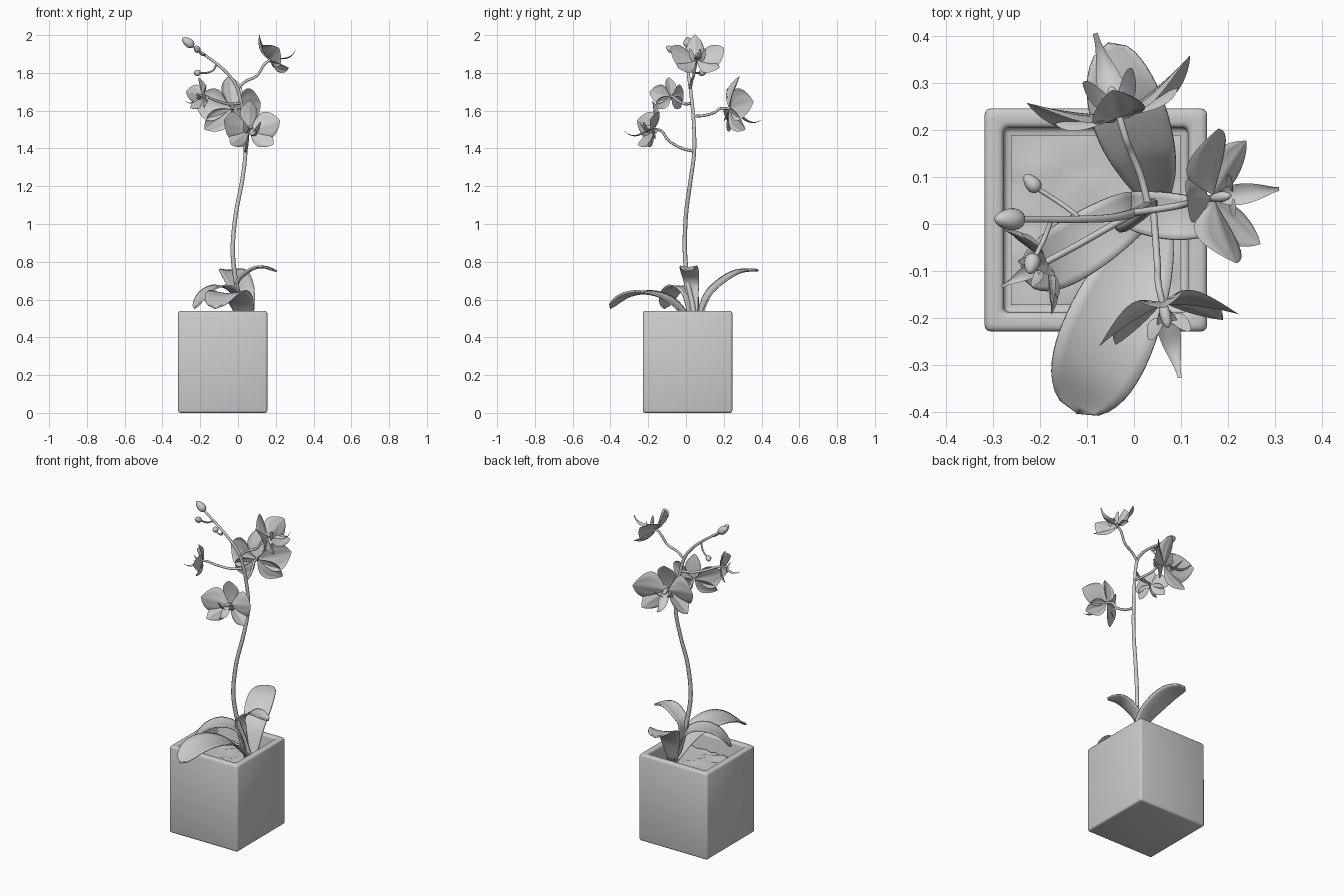
import bpy, bmesh, math, random
from mathutils import Vector, Matrix

if "Cube" in bpy.data.objects:
    bpy.data.objects.remove(bpy.data.objects["Cube"])
random.seed(3)


def mesh_object(name, bm, angle=50):
    me = bpy.data.meshes.new(name)
    bm.to_mesh(me)
    bm.free()
    ob = bpy.data.objects.new(name, me)
    bpy.context.collection.objects.link(ob)
    bpy.ops.object.select_all(action='DESELECT')
    ob.select_set(True)
    bpy.context.view_layer.objects.active = ob
    if angle:
        bpy.ops.object.shade_smooth_by_angle(angle=math.radians(angle))
    return ob


def spline(pts, n):
    # Catmull-Rom samples through the points
    p = [Vector(q) for q in pts]
    p = [2 * p[0] - p[1]] + p + [2 * p[-1] - p[-2]]
    out = []
    for k in range(n + 1):
        f = k / n * (len(p) - 3)
        i = min(int(f), len(p) - 4)
        t = f - i
        a, b, c, d = p[i:i + 4]
        out.append(0.5 * (2 * b + (c - a) * t + (2 * a - 5 * b + 4 * c - d) * t * t
                          + (3 * b - a - 3 * c + d) * t ** 3))
    return out


def tube(name, pts, r0, r1, n=24):
    cu = bpy.data.curves.new(name, 'CURVE')
    cu.dimensions = '3D'
    cu.bevel_depth = 1
    cu.bevel_resolution = 2
    cu.use_fill_caps = True
    s = cu.splines.new('POLY')
    path = spline(pts, n)
    s.points.add(n)
    for k, co in enumerate(path):
        s.points[k].co = (*co, 1)
        s.points[k].radius = r0 + (r1 - r0) * k / n
    s.use_smooth = True
    ob = bpy.data.objects.new(name, cu)
    bpy.context.collection.objects.link(ob)
    bpy.ops.object.select_all(action='DESELECT')
    ob.select_set(True)
    bpy.context.view_layer.objects.active = ob
    bpy.ops.object.convert(target='MESH')
    return ob


def sheet(bm, nu, nv, fn):
    # grid surface: u runs 0..1 along, v runs -1..1 across
    g = [[bm.verts.new(fn(i / nu, 2 * j / nv - 1)) for j in range(nv + 1)] for i in range(nu + 1)]
    for i in range(nu):
        for j in range(nv):
            bm.faces.new((g[i][j], g[i][j + 1], g[i + 1][j + 1], g[i + 1][j]))


# Pot: hollow box with softened edges
x0, x1, y0, y1, top, wall = -0.317, 0.155, -0.228, 0.245, 0.54, 0.057
cx, cy = (x0 + x1) / 2, (y0 + y1) / 2
bm = bmesh.new()
bmesh.ops.create_cube(bm, size=1, matrix=Matrix.Translation((cx, cy, top / 2))
                      @ Matrix.Diagonal((x1 - x0, y1 - y0, top, 1)))
lid = [f for f in bm.faces if f.normal.z > 0.9]
bmesh.ops.inset_region(bm, faces=lid, thickness=wall)
hole = bmesh.ops.extrude_face_region(bm, geom=lid)
bmesh.ops.delete(bm, geom=lid, context='FACES')
for v in hole['geom']:
    if isinstance(v, bmesh.types.BMVert):
        v.co.z = 0.08
bmesh.ops.recalc_face_normals(bm, faces=bm.faces)
bmesh.ops.bevel(bm, geom=list(bm.edges), offset=0.012, segments=3, affect='EDGES', profile=0.5)
mesh_object('pot', bm, 40)

# Soil: slightly uneven surface
bm = bmesh.new()
sheet(bm, 12, 12, lambda u, v: (cx + (u - 0.5) * 0.36, cy + v * 0.18, 0.45 + random.uniform(-0.006, 0.006)))
mesh_object('soil', bm)


# Leaves: arching straps, channelled along the middle
def leaf(name, pts, width, fold):
    n = 22
    path = spline(pts, n)

    def point(u, v):
        i = round(u * n)
        t = (path[min(i + 1, n)] - path[max(i - 1, 0)]).normalized()
        chord = path[-1] - path[0]
        side = Vector((-chord.y, chord.x, 0)).normalized()
        up = t.cross(side)
        w = 0.35 + 0.65 * math.sin(math.pi / 2 * min(u / 0.6, 1))
        if u > 0.6:
            w *= max(0.02, math.sqrt(max(0, 1 - ((u - 0.6) / 0.4) ** 2)))
        if up.z < 0:
            up.negate()
        return path[i] + side * v * w * width / 2 + up * fold * v * v * w * width

    bm = bmesh.new()
    sheet(bm, n, 8, point)
    ob = mesh_object(name, bm)
    ob.modifiers.new('thickness', 'SOLIDIFY').thickness = 0.008


leaf('leaf_front', [(.05, .04, .45), (.01, -.08, .58), (-.04, -.2, .625), (-.085, -.31, .61), (-.12, -.4, .55)], .2, .08)
leaf('leaf_left', [(.04, .04, .45), (-.01, .02, .62), (-.09, -.03, .665), (-.17, -.08, .63), (-.23, -.115, .55)], .13, .05)
leaf('leaf_back', [(.05, .06, .45), (.03, .12, .61), (0, .2, .69), (-.03, .29, .74), (-.055, .385, .75)], .16, .08)
leaf('leaf_right', [(.04, .04, .45), (0, .03, .66), (.05, .02, .735), (.12, .012, .765), (.205, .01, .745)], .1, .08)

# Flower stem
tube('stem', [(.05, .05, .45), (.02, .035, .57), (-.01, .01, .69), (-.028, -.006, .86), (-.012, 0, 1.05), (.022, .024, 1.23),
              (.04, .044, 1.39), (.03, .04, 1.55), (0, .024, 1.71), (-.05, .013, 1.79), (-.115, .01, 1.85),
              (-.19, .01, 1.905), (-.245, .01, 1.945)], .014, .007, 72)


# Flowers: local z faces out of the bloom, local y is up
def petal(bm, m, angle, length, half, lift, blunt):
    rot = Matrix.Rotation(math.radians(angle), 4, 'Z')

    def point(u, v):
        w = half * math.sin(math.pi * min(u, .997) ** blunt) ** 0.75 if u > 0 else 0.03
        r = length * (0.05 + 0.95 * u)
        ripple = 0.012 * math.cos(v * 9) * math.sin(math.pi * u)
        z = lift * r * (0.55 + 0.45 * u) - 0.3 * half * v * v * math.sin(math.pi * u) + ripple
        return m @ rot @ Vector((r, w * v, z))

    sheet(bm, 14, 12, point)


def flower(name, centre, facing, size, stalk):
    c = Vector(centre)
    z = Vector(facing).normalized()
    x = Vector((0, 0, 1)).cross(z).normalized()
    y = z.cross(x)
    m = Matrix.Translation(c) @ Matrix((x, y, z)).transposed().to_4x4() @ Matrix.Scale(size, 4)
    bm = bmesh.new()
    for a in (90, 218, 322):
        petal(bm, m, a, 1.0, .33, .32, 1.1)
    for a in (12, 168):
        petal(bm, m @ Matrix.Translation((0, 0, .04)), a, 1.05, .5, .42, 1.25)
    mesh_object(name + '_petals', bm, 60)

    # Lip: pointed tongue plus two upright side lobes
    bm = bmesh.new()
    tongue = spline([(0, -.05, .1), (0, -.22, .35), (0, -.38, .6), (0, -.4, .85), (0, -.3, 1.08)], 14)
    sheet(bm, 14, 6, lambda u, v: m @ (tongue[round(u * 14)] + Vector(
        (v * (.03 + .2 * math.sin(math.pi * u ** .8) * (1 - u)), .1 * v * v * (1 - u), 0))))
    for s in (-1, 1):
        sheet(bm, 8, 6, lambda u, v: m @ Vector((s * (.06 + .26 * math.sin(u * 1.6)),
              -.16 + .3 * u + .13 * v * math.sin(math.pi * u), .25 + .25 * u + .16 * v * math.sin(math.pi * (.1 + .9 * u)))))
    mesh_object(name + '_lip', bm, 60)

    # Column in the middle
    bm = bmesh.new()
    bmesh.ops.create_uvsphere(bm, u_segments=12, v_segments=8, radius=1,
                              matrix=m @ Matrix.Translation((0, .03, .2)) @ Matrix.Diagonal((.08, .08, .2, 1)))
    mesh_object(name + '_column', bm, 60)
    tube(name + '_stalk', stalk + [c - z * 0.25 * size, c + z * 0.1 * size], .0075, .007)


flower('front_flower', (.06, -.165, 1.5), (.22, -.95, .22), .148,
       [(.04, .042, 1.385), (.045, -.02, 1.40), (.05, -.09, 1.44)])
flower('back_flower', (-.03, .225, 1.61), (-.28, .96, -.03), .175,
       [(.03, .04, 1.57), (.015, .1, 1.575), (-.005, .15, 1.59)])
flower('right_flower', (.165, .055, 1.865), (.74, .1, .6), .14,
       [(0, .024, 1.72), (.04, .03, 1.755), (.1, .04, 1.785)])
flower('left_flower', (-.185, -.08, 1.675), (-.87, -.48, .05), .1,
       [(.012, .03, 1.64), (-.05, -.005, 1.635), (-.12, -.045, 1.655)])


# Buds on short stalks
def bud(name, centre, direction, length, radius):
    rot = Vector((0, 0, 1)).rotation_difference(Vector(direction)).to_matrix().to_4x4()
    bm = bmesh.new()
    bmesh.ops.create_uvsphere(bm, u_segments=16, v_segments=10, radius=1)
    m = Matrix.Translation(centre) @ rot
    for v in bm.verts:
        k = radius * (1 - 0.25 * v.co.z)
        v.co = m @ Vector((v.co.x * k, v.co.y * k, v.co.z * length / 2))
    mesh_object(name, bm, 60)


bud('tip_bud', (-.265, .01, 1.962), (-.8, 0, .6), .075, .023)
bud('front_bud', (-.217, -.085, 1.927), (-.2, -.8, .5), .048, .017)
bud('back_bud', (-.217, .087, 1.8), (-.6, .7, 0), .046, .016)
tube('front_bud_stalk', [(-.175, .01, 1.895), (-.19, -.03, 1.895), (-.21, -.07, 1.918)], .005, .005, 10)
tube('back_bud_stalk', [(-.112, .01, 1.848), (-.13, .025, 1.815), (-.165, .05, 1.8), (-.205, .075, 1.8)], .005, .005, 10)
